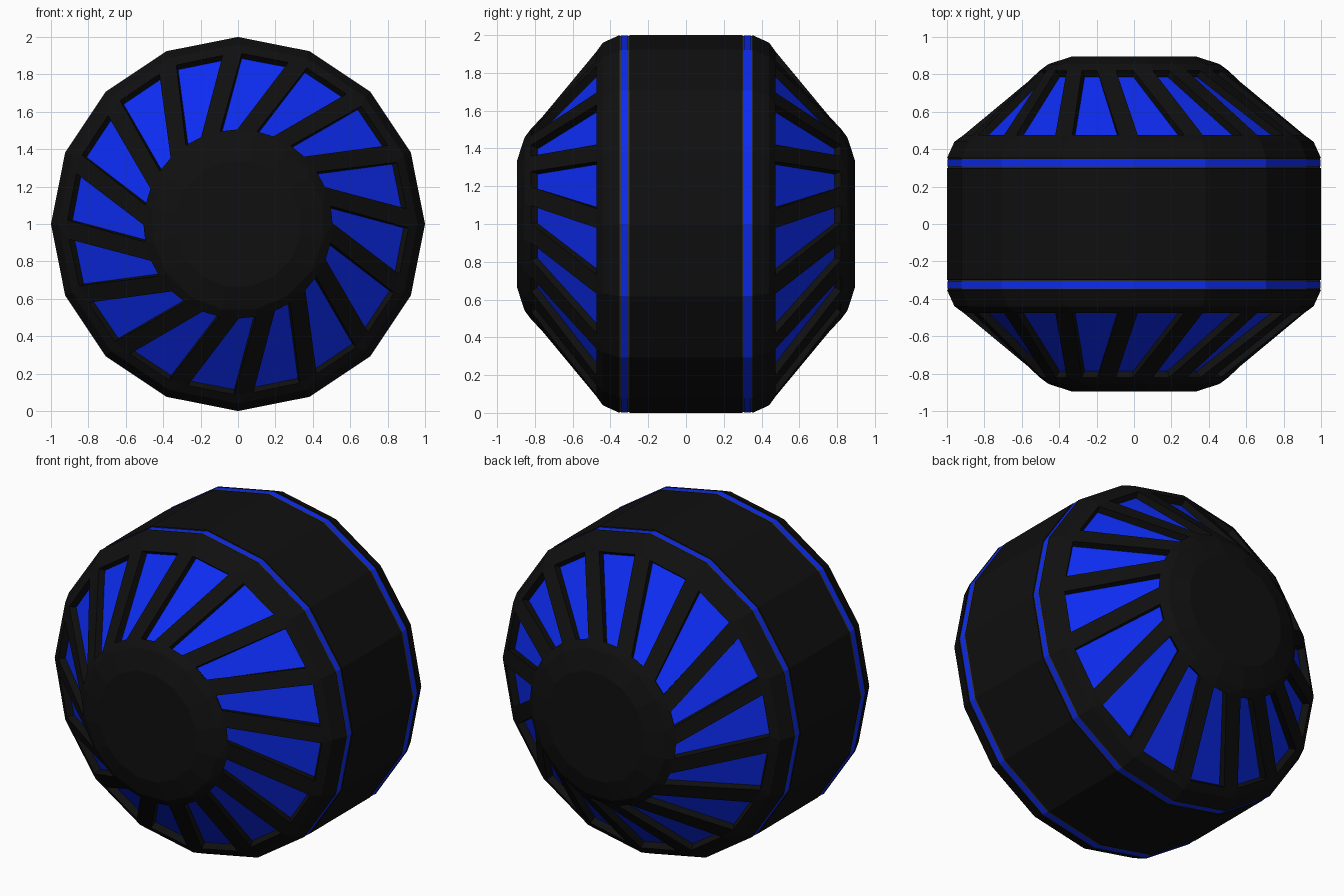
import bpy, bmesh, math
from mathutils import Vector

if "Cube" in bpy.data.objects:
    bpy.data.objects.remove(bpy.data.objects["Cube"])

N = 16
STEP = 360 / N
CENTRE = Vector((0, 0, 1))


def material(name, rgb):
    m = bpy.data.materials.new(name)
    m.diffuse_color = (*rgb, 1)
    m.use_nodes = True
    m.node_tree.nodes["Principled BSDF"].inputs["Base Color"].default_value = m.diffuse_color
    return m


black = material("black_rubber", (0.005, 0.005, 0.005))
blue = material("blue_glow", (0.004, 0.025, 0.9))
grey = material("dark_trim", (0.04, 0.04, 0.04))


def polar(r, y, deg):
    a = math.radians(deg)
    return Vector((r * math.sin(a), y, 1 + r * math.cos(a)))


def finish(bm, name, mat, mirror=False):
    me = bpy.data.meshes.new(name)
    bm.to_mesh(me)
    bm.free()
    me.materials.append(mat)
    ob = bpy.data.objects.new(name, me)
    bpy.context.collection.objects.link(ob)
    if mirror:
        mod = ob.modifiers.new("mirror", 'MIRROR')
        mod.use_axis = (False, True, False)
    return ob


def lathe(name, profile, mat, mirror=False):
    """Sixteen-sided ring swept from (radius, y) points."""
    bm = bmesh.new()
    rings = [[bm.verts.new(polar(r, y, STEP * k)) for k in range(N)] for r, y in profile]
    for p, q in zip(rings, rings[1:]):
        for k in range(N):
            j = (k + 1) % N
            f = bm.faces.new((p[k], p[j], q[j], q[k]))
            f.normal_update()
            c = f.calc_center_median()
            if f.normal.dot(Vector((c.x, 0, c.z - 1))) < 0:
                f.normal_flip()
    return finish(bm, name, mat, mirror)


# tread, shoulders and the narrow trim bands
lathe("tread", [(0.985, -0.3), (1, -0.298), (1, 0.298), (0.985, 0.3)], black)
lathe("shoulder", [(0.96, -0.44), (1, -0.352), (0.985, -0.35)], black, True)
lathe("band_trim", [(0.995, -0.352), (0.995, -0.298)], grey, True)
lathe("blue_band", [(0.998, -0.344), (0.998, -0.308)], blue, True)

# slotted end: slot corners are (radius, y, angle), twisted from rim to hub
CORNERS = [(0.912, -0.475, 1.3), (0.905, -0.475, 17.3),
           (0.505, -0.82, -0.5), (0.505, -0.82, -11)]
DR, DY = -0.027, 0.033          # recess of the blue panels

bm = bmesh.new()
rim = [bm.verts.new(polar(0.96, -0.44, STEP * k)) for k in range(N)]
hub = [bm.verts.new(polar(0.465, -0.855, STEP * k - 12)) for k in range(N)]
cap = [bm.verts.new(polar(0.34, -0.895, STEP * k - 12)) for k in range(N)]
slots = [[bm.verts.new(polar(r, y, a + STEP * k)) for r, y, a in CORNERS] for k in range(N)]
floors = [[bm.verts.new(polar(r + DR, y + DY, a + STEP * k)) for r, y, a in CORNERS]
          for k in range(N)]
for k in range(N):
    j = (k + 1) % N
    a0, a1, b1, b0 = slots[k]
    na0, nb0 = slots[j][0], slots[j][3]
    bm.faces.new((rim[k], rim[j], a1, a0))          # rim strip
    bm.faces.new((a1, rim[j], na0))
    bm.faces.new((a1, na0, nb0, b1))                # spoke
    bm.faces.new((b0, b1, hub[j], hub[k]))          # hub edge
    bm.faces.new((b1, nb0, hub[j]))
    bm.faces.new((hub[k], hub[j], cap[j], cap[k]))
    for i in range(4):                              # slot walls
        n = (i + 1) % 4
        bm.faces.new((slots[k][i], slots[k][n], floors[k][n], floors[k][i]))
cap_face = bm.faces.new(cap)
bmesh.ops.recalc_face_normals(bm, faces=bm.faces[:])
cap_face.normal_update()
if cap_face.normal.y > 0:
    bmesh.ops.reverse_faces(bm, faces=bm.faces[:])
finish(bm, "spoked_end", black, True)

# blue panels at the bottom of the slots
bm = bmesh.new()
for k in range(N):
    f = bm.faces.new([bm.verts.new(polar(r + DR, y + DY, a + STEP * k)) for r, y, a in CORNERS])
    f.normal_update()
    if f.normal.dot(f.calc_center_median() - CENTRE) < 0:
        f.normal_flip()
finish(bm, "blue_panels", blue, True)
